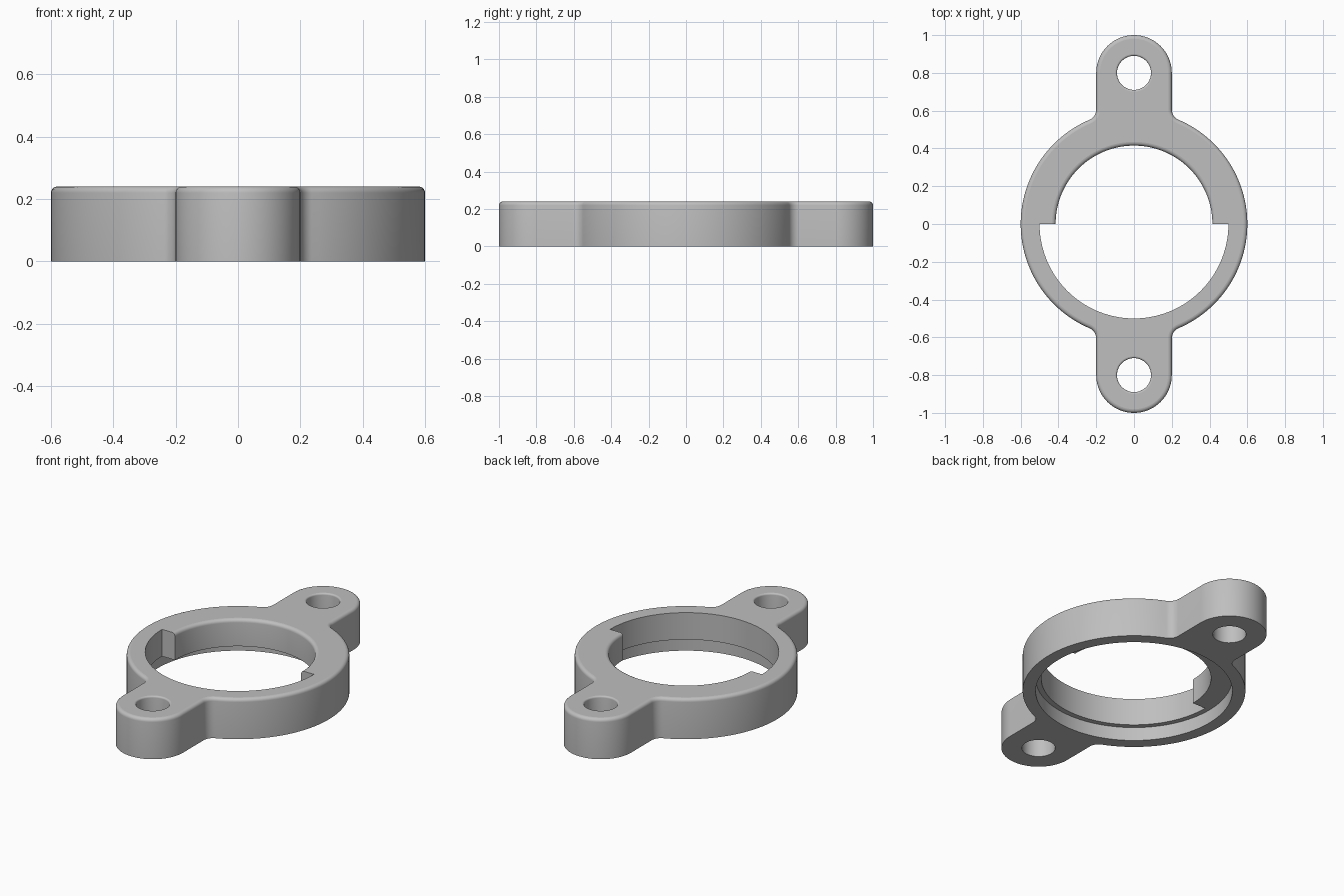
import bpy, bmesh
from math import sin, cos, pi, atan2, sqrt
from mathutils import Vector

if "Cube" in bpy.data.objects:
    bpy.data.objects.remove(bpy.data.objects["Cube"], do_unlink=True)

HEIGHT = 0.24
RING_R, BORE_WIDE, BORE_NARROW = 0.6, 0.5, 0.415
RECESS_R, RECESS_DEPTH = 0.53, 0.08
EAR_Y, EAR_R, HOLE_R = 0.8, 0.2, 0.09
NECK_R = 0.06
ROUND, HOLE_ROUND = 0.02, 0.01
STEPS = 5


def arc(center, radius, start, end, count, inset):
    """Points of an arc, each paired with its shift at the rounded top edge."""
    points = []
    for i in range(count + 1):
        a = start + (end - start) * i / count
        n = Vector((cos(a), sin(a)))
        points.append((Vector(center) + n * radius, n * inset))
    return points


def circle(center, radius, count, inset):
    return arc(center, radius, 0, 2 * pi, count, inset)[:-1]


def flip(points, sx, sy):
    s = Vector((sx, sy))
    return [(p * s, d * s) for p, d in points]


# Vector * Vector is a dot product, so mirror component by component
def flip(points, sx, sy):
    return [(Vector((p.x * sx, p.y * sy)), Vector((d.x * sx, d.y * sy)))
            for p, d in points]


# Outline: ring, concave neck and ear for one quarter, then mirrored
neck_x = EAR_R + NECK_R
neck_y = sqrt((RING_R + NECK_R) ** 2 - neck_x ** 2)
neck_a = atan2(neck_y, neck_x)
quarter = arc((0, 0), RING_R, 0, neck_a, 28, -ROUND)
quarter += arc((neck_x, neck_y), NECK_R, neck_a + pi, pi, 10, ROUND)[1:]
quarter += arc((0, EAR_Y), EAR_R, 0, pi / 2, 20, -ROUND)
half = quarter + flip(quarter, -1, 1)[-2::-1]
outline = half[:-1] + flip(half, -1, -1)[:-1]

# Bore: rounded narrow half at the back, sharp wide half at the front
bore = arc((0, 0), BORE_NARROW, 0, pi, 56, ROUND)
bore += arc((0, 0), BORE_WIDE, pi, 2 * pi, 56, 0)

recess = circle((0, 0), RECESS_R, 112, 0)
holes = [circle((0, s * EAR_Y), HOLE_R, 40, HOLE_ROUND) for s in (1, -1)]

bm = bmesh.new()


def wall(points, bottom, top, radius):
    """Vertical wall with a rounded upper edge; returns its end edge loops."""
    levels = [(bottom, 0.0)]
    if radius:
        for i in range(STEPS + 1):
            a = i / STEPS * pi / 2
            levels.append((top - radius + radius * sin(a), 1 - cos(a)))
    else:
        levels.append((top, 0.0))
    rows = [[bm.verts.new((p.x + d.x * k, p.y + d.y * k, z)) for p, d in points]
            for z, k in levels]
    n = len(points)
    for low, high in zip(rows, rows[1:]):
        for i in range(n):
            j = (i + 1) % n
            bm.faces.new((low[i], low[j], high[j], high[i]))
    return [[bm.edges.get((row[i], row[(i + 1) % n])) for i in range(n)]
            for row in (rows[0], rows[-1])]


def cap(loops, direction):
    edges = [e for loop in loops for e in loop]
    bmesh.ops.triangle_fill(bm, use_beauty=True, edges=edges,
                            normal=(0, 0, direction))


# Walls
out_low, out_high = wall(outline, 0, HEIGHT, ROUND)
bore_low, bore_high = wall(bore, RECESS_DEPTH, HEIGHT, ROUND)
rec_low, rec_high = wall(recess, 0, RECESS_DEPTH, 0)
hole_loops = [wall(h, 0, HEIGHT, HOLE_ROUND) for h in holes]

# Flat top, underside and the ledge inside the recess
cap([out_high, bore_high] + [h[1] for h in hole_loops], 1)
cap([out_low, rec_low] + [h[0] for h in hole_loops], -1)
cap([rec_high, bore_low], -1)
bmesh.ops.recalc_face_normals(bm, faces=bm.faces)

mesh = bpy.data.meshes.new("mounting_ring")
bm.to_mesh(mesh)
bm.free()
ring = bpy.data.objects.new("mounting_ring", mesh)
bpy.context.collection.objects.link(ring)

# Colour
grey = bpy.data.materials.new("plain_grey")
grey.use_nodes = True
colour = (0.52, 0.52, 0.52, 1)
grey.diffuse_color = colour
grey.node_tree.nodes["Principled BSDF"].inputs["Base Color"].default_value = colour
mesh.materials.append(grey)

# Smooth curved walls, flat caps
bpy.ops.object.select_all(action="DESELECT")
ring.select_set(True)
bpy.context.view_layer.objects.active = ring
bpy.ops.object.shade_smooth_by_angle(angle=pi / 6)
for face in mesh.polygons:
    if abs(face.normal.z) > 0.999:
        face.use_smooth = False
